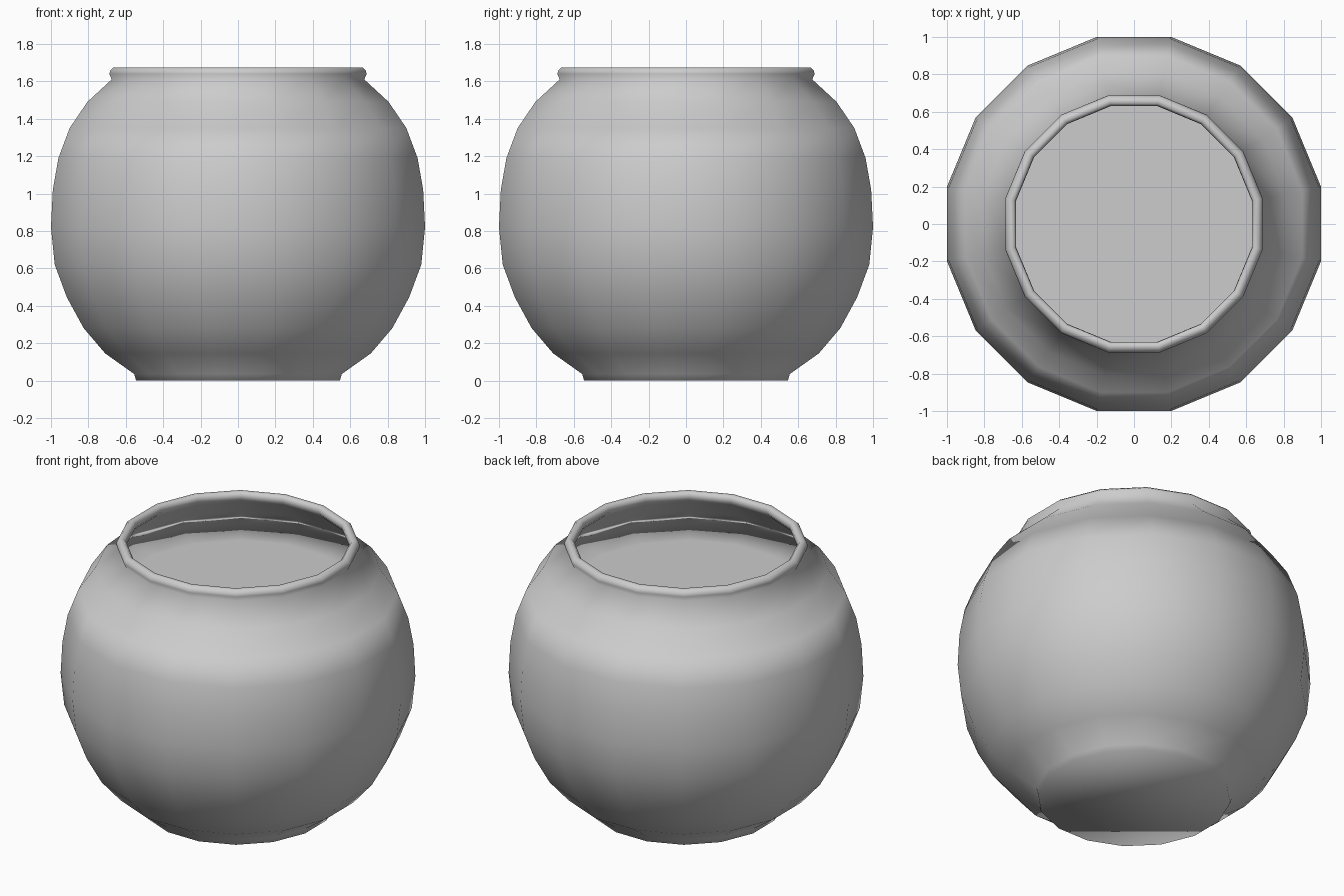
import bpy
import bmesh
from math import pi, cos, sin

SIDES = 16
TO_CORNER = 1 / cos(pi / SIDES)  # flat-side distance to corner radius

old = bpy.data.objects.get("Cube")
if old:
    bpy.data.objects.remove(old)

grey = bpy.data.materials.new("plain_grey")
grey.use_nodes = True
COLOUR = (0.604, 0.604, 0.604, 1)
grey.diffuse_color = COLOUR
grey.node_tree.nodes["Principled BSDF"].inputs["Base Color"].default_value = COLOUR


def ring(bm, radius, z):
    """Sixteen corners with flat sides facing the axes."""
    r = radius * TO_CORNER
    angles = [(i + 0.5) * 2 * pi / SIDES for i in range(SIDES)]
    return [bm.verts.new((r * cos(a), r * sin(a), z)) for a in angles]


def lathe(name, profile):
    """Turn a profile of (radius, height), cap both ends, weld shared rings."""
    bm = bmesh.new()
    rings = [ring(bm, r, z) for r, z in profile]
    for low, high in zip(rings, rings[1:]):
        for i in range(SIDES):
            j = (i + 1) % SIDES
            bm.faces.new((low[i], low[j], high[j], high[i]))
    bm.faces.new(rings[0][::-1])
    bm.faces.new(rings[-1])
    bmesh.ops.remove_doubles(bm, verts=bm.verts[:], dist=0.0001)
    for face in bm.faces:
        face.smooth = True
    mesh = bpy.data.meshes.new(name)
    bm.to_mesh(mesh)
    bm.free()
    mesh.materials.append(grey)
    obj = bpy.data.objects.new(name, mesh)
    bpy.context.collection.objects.link(obj)
    return obj


# Bowl wall from the foot up to the neck
foot = [(0.545, 0), (0.555, 0.035)]
waterline = (0.90, 1.35)
wall = [(0.71, 0.145), (0.825, 0.28), (0.915, 0.445), (0.98, 0.62),
        (1.0, 0.82), (0.99, 1.02), (0.96, 1.19), waterline,
        (0.805, 1.49), (0.675, 1.61)]
lip = [(0.688, 1.64), (0.682, 1.66), (0.665, 1.675),
       (0.645, 1.675), (0.632, 1.66), (0.63, 1.635)]

# Thin inner wall returns to the waterline, where the flat surface begins
inside = [(0.655, 1.605), (0.79, 1.485), waterline]
surface = [(0.68, 1.35)]
lathe("bowl", foot + wall + lip + inside + surface)
